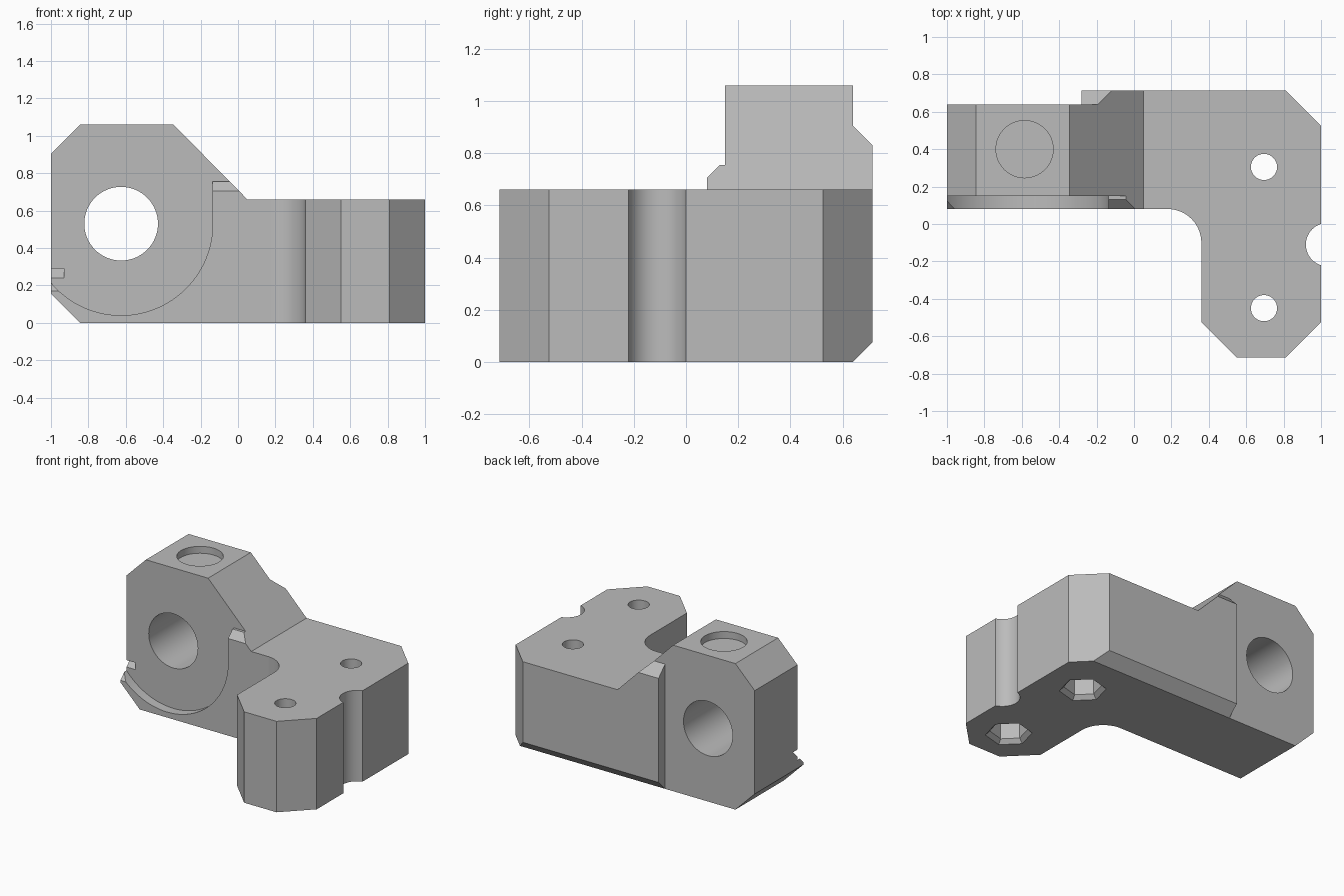
import bpy
import bmesh
from math import cos, sin, radians
from mathutils import Vector

default = bpy.data.objects.get("Cube")
if default:
    bpy.data.objects.remove(default, do_unlink=True)

grey = bpy.data.materials.new("plain grey")
grey.use_nodes = True
tone = (0.5, 0.5, 0.5, 1)
grey.diffuse_color = tone
grey.node_tree.nodes["Principled BSDF"].inputs["Base Color"].default_value = tone


def arc(cx, cy, r, start, end, steps=24):
    """Points along an arc, angles in degrees."""
    angles = [radians(start + (end - start) * i / steps) for i in range(steps + 1)]
    return [(cx + r * cos(a), cy + r * sin(a)) for a in angles]


def prism(name, profile, axis, low, high, taper=None):
    """Extrude a 2D profile along an axis; taper scales the far end about a point."""
    place = {"X": lambda u, v, d: (d, u, v),
             "Y": lambda u, v, d: (u, d, v),
             "Z": lambda u, v, d: (u, v, d)}[axis]
    far = profile
    if taper:
        cx, cy, s = taper
        far = [(cx + (u - cx) * s, cy + (v - cy) * s) for u, v in profile]
    bm = bmesh.new()
    a = [bm.verts.new(place(u, v, low)) for u, v in profile]
    b = [bm.verts.new(place(u, v, high)) for u, v in far]
    bm.faces.new(a)
    bm.faces.new(b)
    for i in range(len(a)):
        j = (i + 1) % len(a)
        bm.faces.new((a[i], a[j], b[j], b[i]))
    bmesh.ops.recalc_face_normals(bm, faces=bm.faces)
    mesh = bpy.data.meshes.new(name)
    bm.to_mesh(mesh)
    bm.free()
    mesh.materials.append(grey)
    obj = bpy.data.objects.new(name, mesh)
    bpy.context.collection.objects.link(obj)
    return obj


def circle(cx, cy, r, sides=64, turn=0):
    return arc(cx, cy, r, turn, turn + 360, sides)[:-1]


def combine(target, tool, operation="DIFFERENCE"):
    """Apply a boolean and discard the tool."""
    tool.hide_render = True
    mod = target.modifiers.new("shape", "BOOLEAN")
    mod.operation = operation
    mod.solver = "EXACT"
    mod.object = tool
    bpy.ops.object.select_all(action="DESELECT")
    bpy.context.view_layer.objects.active = target
    target.select_set(True)
    bpy.ops.object.modifier_apply(modifier=mod.name)
    bpy.data.objects.remove(tool, do_unlink=True)


# Body: side silhouette intersected with the L-shaped plan
bracket = prism("clamp_bracket", [
    (-1, 0.155), (-1, 0.905), (-0.845, 1.06), (-0.345, 1.06), (0.05, 0.66),
    (1.1, 0.66), (1.1, 0), (-0.845, 0)], "Y", -0.8, 0.8)
plan = [(-1.1, 0.64), (-0.28, 0.64), (-0.28, 0.715), (0.81, 0.715), (1, 0.525),
        (1, -0.525), (0.81, -0.715), (0.55, -0.715), (0.36, -0.525)]
plan += arc(0.18, -0.1, 0.18, 0, 90) + [(-1.1, 0.08)]
combine(bracket, prism("plan", plan, "Z", -0.2, 1.3), "INTERSECT")

# Round recess in the front of the clamp
recess = arc(-0.625, 0.53, 0.49, 180, 360, 48) + [(-0.135, 1.3), (-1.115, 1.3)]
combine(bracket, prism("recess", recess, "Y", -0.1, 0.15))

# Chamfered lips: front right, front left, rear top, rear bottom
combine(bracket, prism("lip_right", [
    (0.05, 0.675), (0.13, 0.755), (0.15, 0.755), (0.15, 1.2), (0.05, 1.2)], "X", -0.2, 0.3))
combine(bracket, prism("lip_left", [
    (0.05, 0.14), (0.2, 0.29), (0.05, 0.29)], "X", -1.1, -0.93))
combine(bracket, prism("rear_top", [
    (0.64, 1.2), (0.64, 0.905), (0.8, 0.745), (0.8, 1.2)], "X", -0.3, 0.3))
combine(bracket, prism("rear_bottom", [
    (0.64, 0), (0.64, -0.1), (0.85, -0.1), (0.85, 0.21)], "X", -0.3, 1.1))

# Main bore, shallow top socket and side notch
combine(bracket, prism("bore", circle(-0.625, 0.53, 0.197), "Y", -0.1, 0.9))
combine(bracket, prism("socket", circle(-0.585, 0.4, 0.153), "Z", 1.01, 1.2))
combine(bracket, prism("notch", circle(1.035, -0.11, 0.116), "Z", -0.1, 0.9))

# Screw holes with hexagonal nut pockets and tapered entries
for x, y in ((0.695, 0.305), (0.695, -0.45)):
    combine(bracket, prism("screw", circle(x, y, 0.07, 48), "Z", -0.1, 0.9))
    combine(bracket, prism("pocket", circle(x, y, 0.125, 6, 15), "Z", -0.1, 0.25))
    combine(bracket, prism("entry", circle(x, y, 0.185, 6, 15), "Z", -0.03, 0.03,
                           (x, y, 0.124 / 0.185)))

# Smooth the curved walls and keep the flat faces flat
bpy.ops.object.select_all(action="DESELECT")
bpy.context.view_layer.objects.active = bracket
bracket.select_set(True)
bpy.ops.object.shade_smooth_by_angle(angle=radians(25))
weighted = bracket.modifiers.new("flat faces", "WEIGHTED_NORMAL")
weighted.keep_sharp = True
